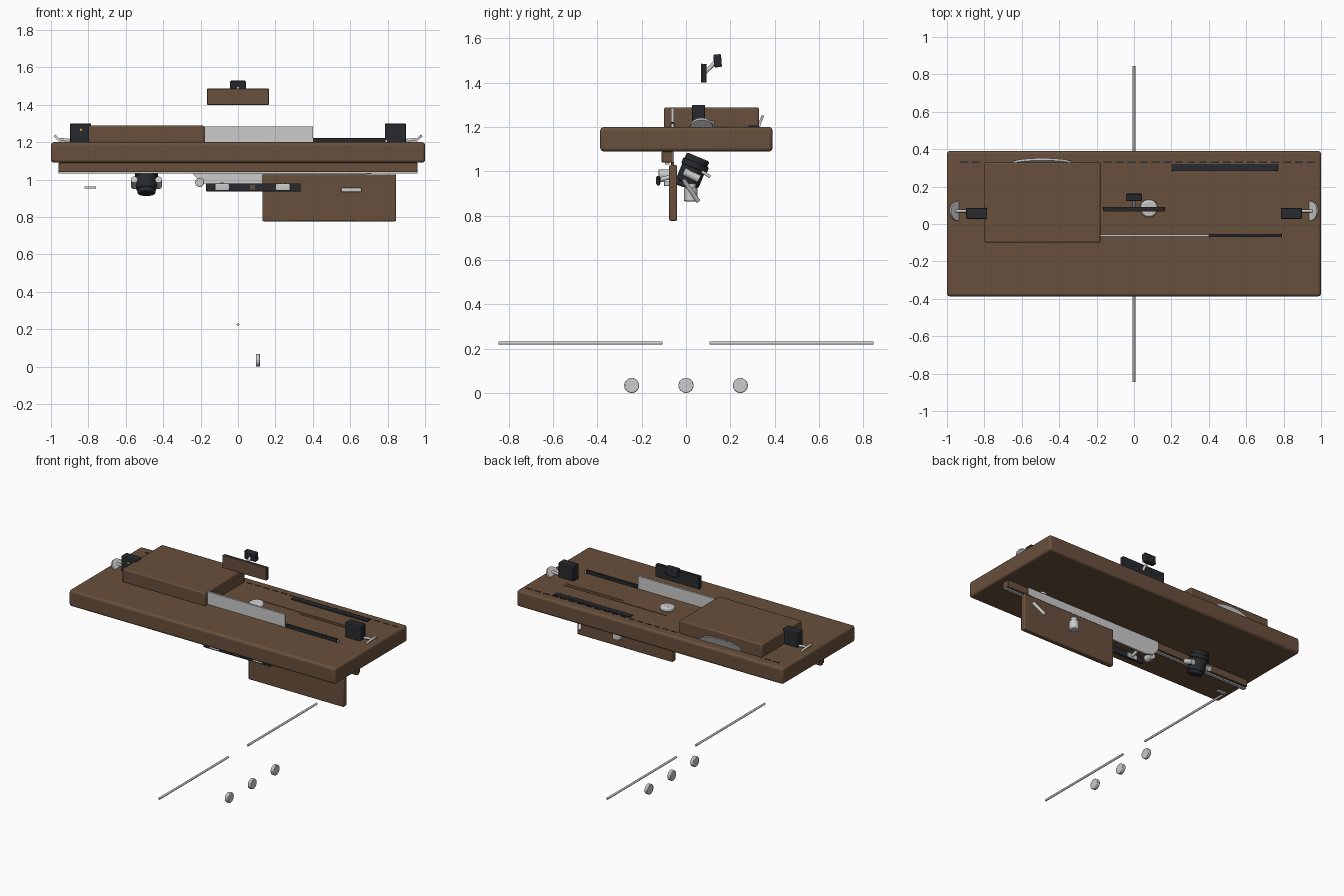
import bpy, bmesh, math
from mathutils import Vector

if "Cube" in bpy.data.objects:
    bpy.data.objects.remove(bpy.data.objects["Cube"])


def material(name, rgb):
    m = bpy.data.materials.new(name)
    m.diffuse_color = (*rgb, 1)
    m.use_nodes = True
    m.node_tree.nodes["Principled BSDF"].inputs["Base Color"].default_value = m.diffuse_color
    return m


WOOD = material("dark_wood", (0.14, 0.08, 0.045))
BLACK = material("black_plastic", (0.02, 0.023, 0.027))
YELLOW = material("yellow", (0.8, 0.55, 0.03))


def finish(ob, name, mat=None, bevel=0, segs=2):
    ob.name = name
    if mat:
        ob.data.materials.append(mat)
    if bevel:
        b = ob.modifiers.new("bevel", 'BEVEL')
        b.width, b.segments = bevel, segs
    bpy.ops.object.select_all(action='DESELECT')
    ob.select_set(True)
    bpy.context.view_layer.objects.active = ob
    bpy.ops.object.shade_smooth_by_angle()
    return ob


def box(name, x, y, z, mat=None, bevel=0, segs=2, rot=(0, 0, 0)):
    """Box given by its (min, max) range on each axis."""
    loc = [(a + b) / 2 for a, b in (x, y, z)]
    bpy.ops.mesh.primitive_cube_add(size=1, location=loc, rotation=rot)
    ob = bpy.context.object
    for v in ob.data.vertices:
        v.co = [c * (b - a) for c, (a, b) in zip(v.co, (x, y, z))]
    return finish(ob, name, mat, bevel, segs)


def rod(name, p, q, r, mat=None, bevel=0, verts=32):
    """Cylinder from point p to point q."""
    p, q = Vector(p), Vector(q)
    d = q - p
    bpy.ops.mesh.primitive_cylinder_add(radius=r, depth=d.length, vertices=verts,
                                        location=(p + q) / 2,
                                        rotation=d.to_track_quat('Z', 'Y').to_euler())
    return finish(bpy.context.object, name, mat, bevel)


def plate(name, pts, y0, y1, mat=None):
    """Outline in x-z, given thickness along y."""
    bm = bmesh.new()
    f = bm.faces.new([bm.verts.new((x, y0, z)) for x, z in pts])
    ex = bmesh.ops.extrude_face_region(bm, geom=[f])
    bmesh.ops.translate(bm, vec=(0, y1 - y0, 0),
                        verts=[g for g in ex['geom'] if isinstance(g, bmesh.types.BMVert)])
    bmesh.ops.recalc_face_normals(bm, faces=bm.faces)
    me = bpy.data.meshes.new(name)
    bm.to_mesh(me)
    bm.free()
    ob = bpy.data.objects.new(name, me)
    bpy.context.collection.objects.link(ob)
    return finish(ob, name, mat)


# slab top with rounded edges, and the rail and strip below it
box("desk_top", (-1, 1), (-0.387, 0.39), (1.09, 1.2), WOOD, 0.016, 4)
box("under_rail", (-0.96, 0.96), (-0.11, -0.06), (1.04, 1.09), WOOD, 0.003)
box("rail_strip", (-0.96, 0.96), (-0.095, -0.075), (1.032, 1.04))

# raised wooden case on the top, hanging wooden panel below
box("top_case", (-0.8, -0.18), (-0.1, 0.33), (1.195, 1.288), WOOD, 0.008)
box("hanging_panel", (0.13, 0.845), (-0.076, -0.04), (0.777, 1.028), WOOD, 0.006)

# metal plate running through the slab, with its dark end strip
plate("through_plate", [(-0.24, 1.03), (-0.2, 0.985), (-0.14, 0.97), (0.1, 0.972),
                        (0.39, 0.998), (0.8, 1.04), (0.8, 1.215), (0.4, 1.215),
                        (0.4, 1.285), (-0.18, 1.285), (-0.24, 1.21)], -0.068, -0.055)
box("plate_edge_strip", (0.4, 0.79), (-0.07, -0.053), (1.2, 1.222), BLACK, 0.003)

# dark handle bar under the front with pale grips and standoffs
box("handle_bar", (-0.17, 0.335), (-0.132, -0.118), (0.936, 0.98), BLACK, 0.004)
box("handle_badge", (0.065, 0.092), (-0.134, -0.13), (0.948, 0.97), WOOD)
for i, x in enumerate((-0.085, 0.24)):
    box(f"handle_grip_{i}", (x - 0.038, x + 0.038), (-0.136, -0.116), (0.942, 0.976), None, 0.004)
    rod(f"handle_standoff_{i}", (x, -0.125, 0.96), (x, -0.07, 0.975), 0.01)
rod("handle_knob", (-0.205, -0.125, 0.985), (-0.205, -0.065, 0.985), 0.024, None, 0.004)
box("left_peg", (-0.82, -0.76), (-0.11, -0.095), (0.952, 0.963))
box("panel_latch", (0.55, 0.66), (-0.1, -0.074), (0.934, 0.957), None, 0.004)

# tilted motor under the left half
rod("motor_body", (-0.49, 0.055, 1.065), (-0.49, 0.005, 0.945), 0.055, BLACK, 0.008)
rod("motor_collar", (-0.49, 0.046, 1.04), (-0.49, 0.036, 1.015), 0.062, BLACK, 0.004)
rod("motor_cap", (-0.49, 0.01, 0.955), (-0.49, 0, 0.925), 0.048, BLACK, 0.006)
for s in (-1, 1):
    x = -0.49 + s * 0.065
    rod(f"motor_lug_{s}", (x, -0.01, 1.0), (x, 0.06, 0.965), 0.018)
rod("motor_axle", (-0.57, 0.025, 0.99), (-0.41, 0.025, 0.99), 0.01)

# small fittings behind the hanging panel
rod("panel_canister", (0.5, 0.022, 0.865), (0.5, 0.022, 0.925), 0.031, None, 0.005)
rod("canister_neck", (0.5, 0.022, 0.92), (0.5, 0.022, 0.945), 0.022)
rod("slanted_rod", (0.8, -0.01, 0.96), (0.76, 0.055, 0.865), 0.01)
rod("short_rod", (0.8, 0.07, 1.0), (0.8, 0.11, 0.975), 0.007)

# mirrored corner blocks and tilted end discs
for s, side in ((-1, "left"), (1, "right")):
    a, b = sorted((s * 0.785, s * 0.897))
    box(f"{side}_block", (a, b), (0.028, 0.086), (1.198, 1.3), BLACK, 0.004)
    d = Vector((s * -0.7, 0, 0.7)).normalized() * 0.006
    c = Vector((s * 0.945, 0.07, 1.2))
    rod(f"{side}_end_disc", c - d, c + d, 0.052)
    rod(f"{side}_end_pin", (s * 0.9, 0.07, 1.21), (s * 0.955, 0.07, 1.215), 0.008)
rod("indicator", (-0.84, 0.024, 1.266), (-0.84, 0.03, 1.266), 0.006, YELLOW)

# low dial in the middle of the top, tilted disc behind the case
rod("center_dial", (0.08, 0.085, 1.195), (0.08, 0.082, 1.226), 0.047, None, 0.01)
arc = [(-0.49 + 0.16 * math.cos(t * math.pi / 24), 1.19 + 0.062 * math.sin(t * math.pi / 24))
       for t in range(25)]
disc = plate("case_back_disc", arc, 0.332, 0.344)
disc.location = (0, -0.01, 0)
disc.rotation_euler = (0, 0, 0)
for v in disc.data.vertices:
    v.co.y += (v.co.z - 1.2) * 0.35

# row of slots along the back, vent bar and thin grooves
for i in range(30):
    x = -0.91 + i * 0.064
    if not -0.8 < x < -0.2:
        box(f"back_slot_{i}", (x - 0.021, x + 0.021), (0.326, 0.334), (1.196, 1.202), BLACK)
box("vent_bar", (0.2, 0.77), (0.283, 0.322), (1.195, 1.207), BLACK, 0.003)
box("long_groove", (0.03, 0.8), (0.16, 0.168), (1.197, 1.203), WOOD)
box("short_groove", (0.37, 0.8), (0.137, 0.143), (1.197, 1.203), WOOD)

# floating panel above, with its arm and small black mount
box("screen_back", (-0.165, 0.165), (0.073, 0.092), (1.4, 1.485), BLACK, 0.003)
box("screen_front", (-0.165, 0.165), (0.067, 0.074), (1.4, 1.486), WOOD, 0.002)
rod("screen_arm", (0, 0.085, 1.445), (0, 0.138, 1.497), 0.009)
box("screen_mount", (-0.042, 0.042), (0.125, 0.16), (1.47, 1.528), BLACK, 0.005, rot=(0.08, 0, 0))

# floor level: two thin rods and three short wheels
for s, side in ((-1, "front"), (1, "back")):
    rod(f"{side}_floor_rod", (0, s * 0.105, 0.225), (0, s * 0.845, 0.225), 0.007, verts=16)
for i in (-1, 0, 1):
    rod(f"wheel_{i}", (0.095, i * 0.245, 0.034), (0.118, i * 0.245, 0.034), 0.034, None, 0.004)
